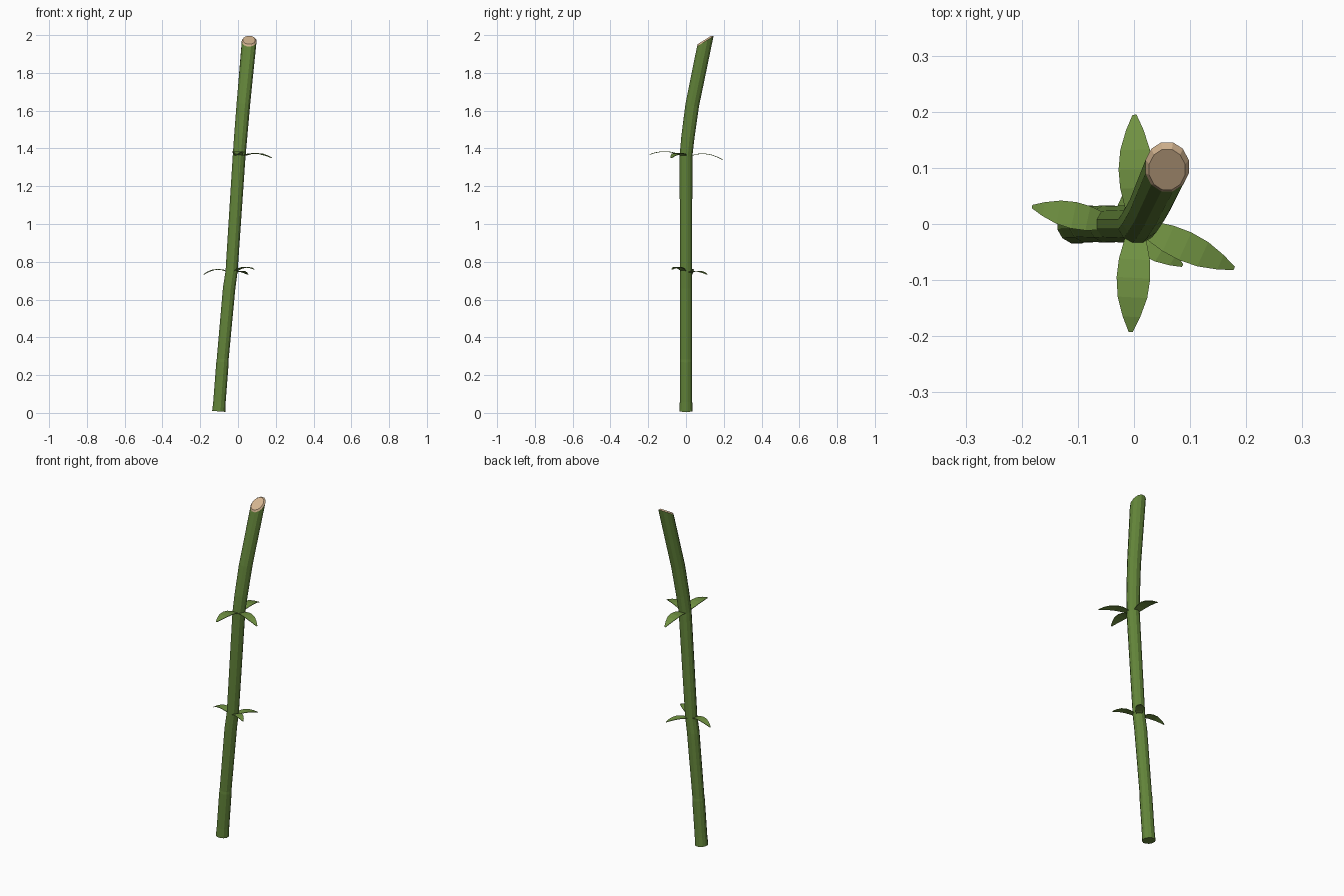
import bpy, bmesh, math
from mathutils import Vector

if "Cube" in bpy.data.objects:
    bpy.data.objects.remove(bpy.data.objects["Cube"])

SIDES = 12


def material(name, rgb):
    m = bpy.data.materials.new(name)
    m.diffuse_color = (*rgb, 1)
    m.use_nodes = True
    m.node_tree.nodes["Principled BSDF"].inputs["Base Color"].default_value = m.diffuse_color
    return m


stalk_green = material("stalk green", (0.125, 0.235, 0.042))
leaf_green = material("leaf green", (0.165, 0.29, 0.055))
cut_tan = material("cut wood tan", (0.66, 0.46, 0.28))


def finish(bm, name, mats):
    mesh = bpy.data.meshes.new(name)
    bm.to_mesh(mesh)
    bm.free()
    for m in mats:
        mesh.materials.append(m)
    obj = bpy.data.objects.new(name, mesh)
    bpy.context.collection.objects.link(obj)
    return obj


# Stalk: rings of (x, y, z, radius, slope along x, slope along y)
rings = [
    (-0.102, 0.000, 0.008, 0.036, -0.07, 0.0),
    (-0.098, 0.000, 0.060, 0.034, -0.07, 0.0),
    (-0.082, 0.000, 0.270, 0.034, -0.06, 0.0),
    (-0.081, 0.000, 0.285, 0.0325, -0.06, 0.0),
    (-0.047, 0.000, 0.660, 0.034, -0.06, 0.0),
    (-0.034, 0.000, 0.750, 0.033, -0.06, 0.0),
    (0.006, 0.000, 1.360, 0.035, -0.07, 0.0),
    (0.014, 0.010, 1.460, 0.036, -0.07, -0.12),
    (0.028, 0.033, 1.630, 0.037, -0.07, -0.18),
    (0.059, 0.102, 1.967, 0.040, 0.0, 0.62),
    (0.059, 0.097, 1.974, 0.033, 0.0, 0.62),
]
bm = bmesh.new()
loops = []
for x, y, z, r, sx, sy in rings:
    # the slanted cut is longer front to back
    ry = r * (1.13 if sy > 0.3 else 1.0)
    loop = []
    for i in range(SIDES):
        a = 2 * math.pi * (i + 0.5) / SIDES
        dx, dy = r * math.cos(a), ry * math.sin(a)
        loop.append(bm.verts.new((x + dx, y + dy, z + sx * dx + sy * dy)))
    loops.append(loop)
for k in range(len(loops) - 1):
    for i in range(SIDES):
        j = (i + 1) % SIDES
        f = bm.faces.new((loops[k][i], loops[k][j], loops[k + 1][j], loops[k + 1][i]))
        f.material_index = 1 if k == len(loops) - 2 else 0
bm.faces.new(loops[0][::-1])
bm.faces.new(loops[-1]).material_index = 1
finish(bm, "stalk", [stalk_green, cut_tan])


# Leaves: arched blades from a node out to a tip
def leaf(name, base, tip, rise, width):
    base, tip = Vector(base), Vector(tip)
    flat = Vector((tip.x - base.x, tip.y - base.y, 0)).normalized()
    side = Vector((-flat.y, flat.x, 0))
    b = bmesh.new()
    prev = None
    for t, w in [(0, 0.5), (0.15, 0.65), (0.33, 0.92), (0.5, 1), (0.68, 0.88), (0.86, 0.52), (1, 0.12)]:
        c = base.lerp(tip, t)
        c.z += rise * 4 * t * (1 - t)
        pair = [b.verts.new(c - side * width * w), b.verts.new(c + side * width * w)]
        if prev:
            b.faces.new((prev[0], pair[0], pair[1], prev[1]))
        prev = pair
    obj = finish(b, name, [leaf_green])
    mod = obj.modifiers.new("thickness", "SOLIDIFY")
    mod.thickness = 0.003
    mod.offset = 0


upper = (0.004, 0.0, 1.350)
lower = (-0.034, 0.0, 0.735)
leaf("upper_leaf_back", upper, (0.001, 0.194, 1.34), 0.027, 0.030)
leaf("upper_leaf_front", upper, (-0.006, -0.192, 1.368), 0.024, 0.030)
leaf("upper_leaf_right", upper, (0.178, -0.079, 1.35), 0.024, 0.027)
leaf("lower_leaf_left", lower, (-0.181, 0.031, 0.733), 0.026, 0.024)
leaf("lower_leaf_right", lower, (0.086, -0.074, 0.760), 0.022, 0.022)
leaf("lower_leaf_back", lower, (0.052, 0.112, 0.733), 0.017, 0.022)
